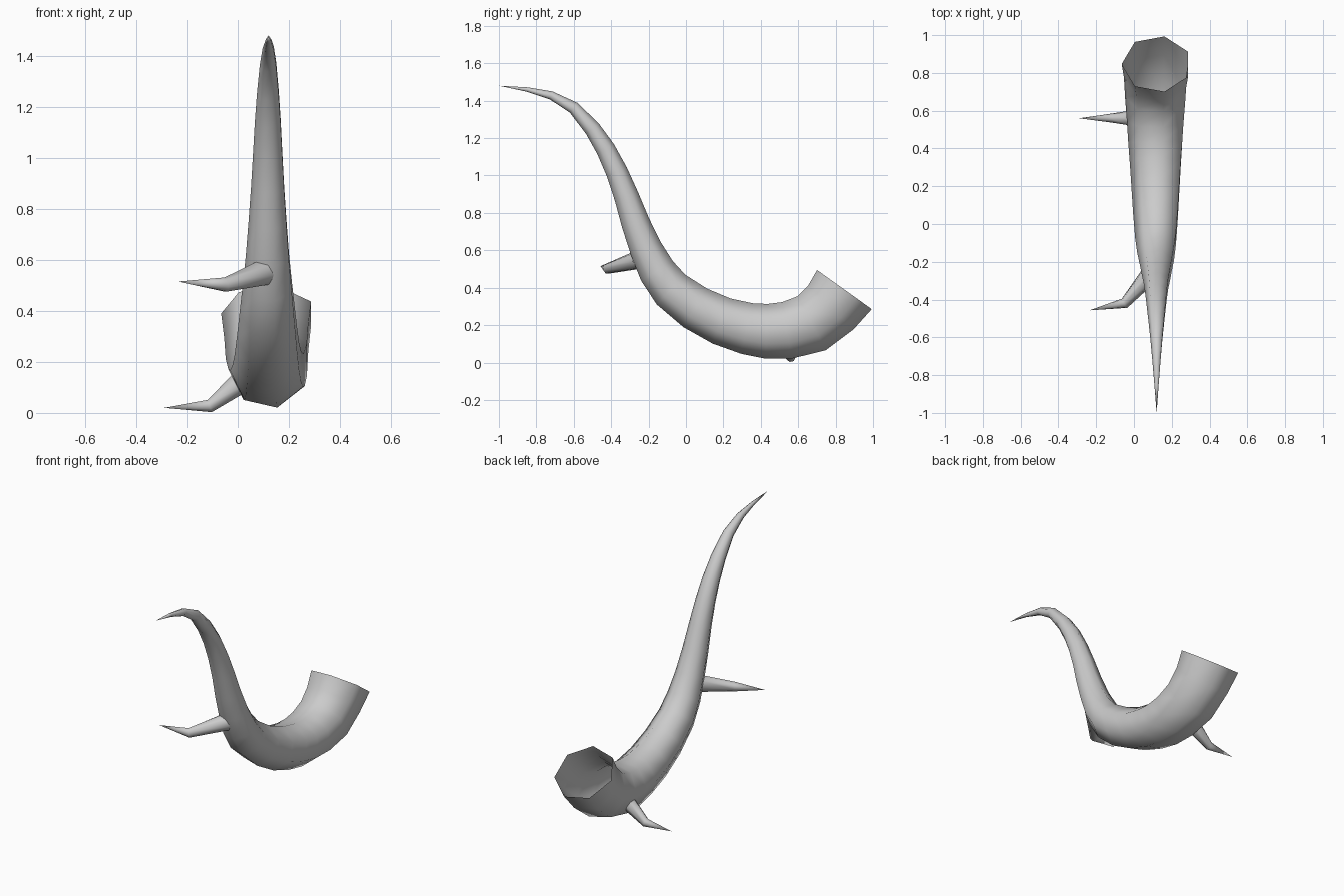
import bpy, bmesh, math
from mathutils import Vector

if "Cube" in bpy.data.objects:
    bpy.data.objects.remove(bpy.data.objects["Cube"])


def tapered_tube(name, rings, tip, side, sides=7):
    """Sweep a polygon along (x, y, z, radius) rings and close it to a point; the first ring stays open."""
    pts = [Vector(r[:3]) for r in rings] + [Vector(tip)]
    bm = bmesh.new()
    loops = []
    for i, r in enumerate(rings):
        d = (pts[i + 1] - pts[max(i - 1, 0)]).normalized()
        if i == 0 and name == "horn":
            d = Vector((0, -0.58, -0.81))      # tilt of the open mouth
        u = Vector(side)
        u = (u - d * u.dot(d)).normalized()
        v = d.cross(u)
        loops.append([bm.verts.new(pts[i] + r[3] * (u * math.cos(a) + v * math.sin(a)))
                      for a in (2 * math.pi * k / sides for k in range(sides))])
    for a, b in zip(loops, loops[1:]):
        for k in range(sides):
            n = (k + 1) % sides
            bm.faces.new((a[k], a[n], b[n], b[k]))
    end = bm.verts.new(tip)
    for k in range(sides):
        bm.faces.new((loops[-1][k], loops[-1][(k + 1) % sides], end))
    for f in bm.faces:
        f.smooth = True
    mesh = bpy.data.meshes.new(name)
    bm.to_mesh(mesh)
    bm.free()
    ob = bpy.data.objects.new(name, mesh)
    bpy.context.collection.objects.link(ob)
    return ob


# Main horn: centre line in the y-z plane with its radius
path = [(.847, .39, .185), (.775, .295, .173), (.672, .21, .167), (.54, .172, .157),
        (.43, .167, .15), (.325, .182, .142), (.19, .222, .133), (.05, .292, .124),
        (-.08, .39, .113), (-.155, .49, .102), (-.215, .61, .089), (-.27, .747, .078),
        (-.317, .885, .068), (-.37, 1.02, .06), (-.43, 1.142, .053), (-.5, 1.25, .045),
        (-.6, 1.362, .034), (-.72, 1.428, .023), (-.85, 1.46, .012)]
tapered_tube("horn", [(.12, y, z, r) for y, z, r in path], (.12, -1, 1.48), (-1, 0, 0))

# Two bent spikes on the left side
tapered_tube("upper_spike", [(.1, -.25, .55, .053), (-.05, -.42, .502, .029)],
             (-.235, -.457, .515), (0, 0, 1))
tapered_tube("lower_spike", [(.02, .56, .127, .047), (-.11, .56, .027, .026)],
             (-.29, .56, .02), (0, 1, 0))
